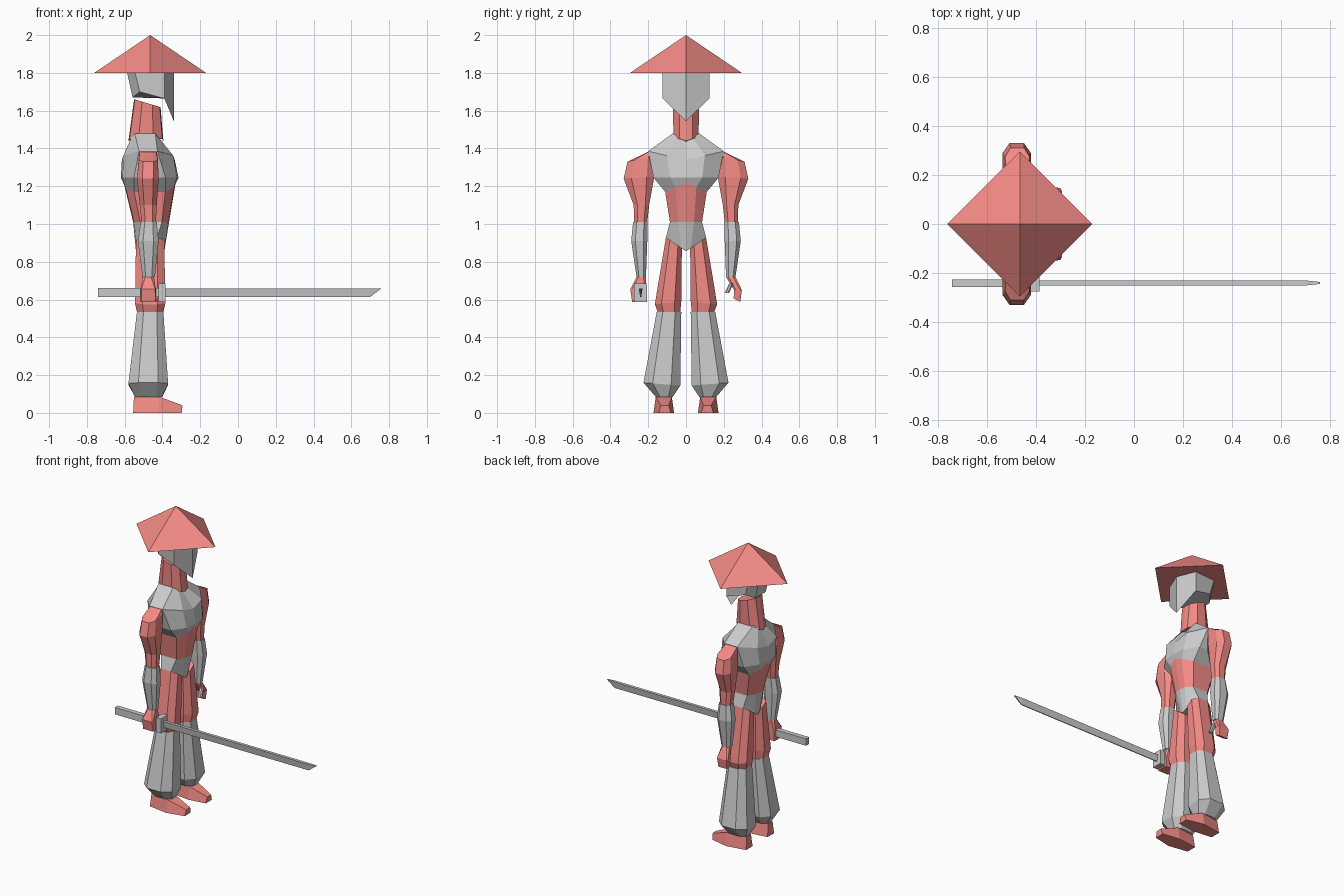
import bpy, bmesh

if "Cube" in bpy.data.objects:
    bpy.data.objects.remove(bpy.data.objects["Cube"])

CX = -0.465
RED = bpy.data.materials.new("red")
RED.diffuse_color = (0.91, 0.26, 0.24, 1)
RED.use_nodes = True
RED.node_tree.nodes["Principled BSDF"].inputs["Base Color"].default_value = RED.diffuse_color


def loft(name, rings, red=False):
    """Skin a stack of equal-length point rings and cap both ends."""
    bm = bmesh.new()
    loops = [[bm.verts.new(p) for p in r] for r in rings]
    n = len(rings[0])
    for a, b in zip(loops, loops[1:]):
        for i in range(n):
            j = (i + 1) % n
            bm.faces.new((a[i], a[j], b[j], b[i]))
    bm.faces.new(loops[0])
    bm.faces.new(loops[-1])
    bmesh.ops.remove_doubles(bm, verts=bm.verts, dist=0.0005)
    bmesh.ops.recalc_face_normals(bm, faces=bm.faces)
    me = bpy.data.meshes.new(name)
    bm.to_mesh(me)
    bm.free()
    ob = bpy.data.objects.new(name, me)
    bpy.context.collection.objects.link(ob)
    if red:
        me.materials.append(RED)
    return ob


def body_ring(x0, x1, hy, z, fx=0.4, fy=0.5, lift=0.0):
    """Ten-sided trunk section; lift raises or lowers its middle."""
    c, h = (x0 + x1) / 2, (x1 - x0) / 2
    pts = [(1, 0), (.94, fy), (fx, 1), (-fx, 1), (-.94, fy),
           (-1, 0), (-.94, -fy), (-fx, -1), (fx, -1), (.94, -fy)]
    return [(c + h * u, hy * v, z + lift * (1 - abs(v))) for u, v in pts]


def limb_ring(s, x0, x1, y0, y1, z0, z1=None, fx=0.5, fy=0.5):
    """Eight-sided limb section on side s; z runs from z0 inside to z1 outside."""
    z1 = z0 if z1 is None else z1
    c, h, m, k = (x0 + x1) / 2, (x1 - x0) / 2, (y0 + y1) / 2, (y1 - y0) / 2
    pts = [(1, fy), (fx, 1), (-fx, 1), (-1, fy),
           (-1, -fy), (-fx, -1), (fx, -1), (1, -fy)]
    return [(c + h * u, s * (m + k * v), z0 + (z1 - z0) * (v + 1) / 2) for u, v in pts]


def box_ring(x, y0, y1, z0, z1):
    return [(x, y0, z0), (x, y1, z0), (x, y1, z1), (x, y0, z1)]


# Hat: four-sided pyramid with its corners on the axes
bpy.ops.mesh.primitive_cone_add(vertices=4, radius1=0.296, radius2=0, depth=0.2,
                                location=(CX, 0, 1.9))
hat = bpy.context.object
hat.name = "hat"
hat.data.materials.append(RED)

# Head: wedge-fronted with a pointed chin
half_top = [(-.39, .125, 1.8), (-.545, .115, 1.8), (-.587, .06, 1.8)]
half_low = [(-.39, .125, 1.665), (-.52, .105, 1.70), (-.558, .055, 1.67)]
rings = []
for front, half in (((-.34, 0, 1.8), half_top), ((-.34, 0, 1.545), half_low)):
    rings.append([front] + half + [(x, -y, z) for x, y, z in reversed(half)])
loft("head", rings)

# Neck and trunk
neck_top = [(x, y, z + (CX - x) * 0.3) for x, y, z in body_ring(-.55, -.41, .07, 1.635)]
loft("neck", [body_ring(-.58, -.395, .066, 1.46, lift=-.02), neck_top], True)
loft("chest", [
    body_ring(-.57, -.415, .07, 1.48, .7, lift=-.045),
    body_ring(-.615, -.335, .20, 1.385, .35, lift=-.045),
    body_ring(-.62, -.315, .172, 1.245, .55),
    body_ring(-.605, -.33, .11, 1.17, .6, lift=.05)])
loft("waist", [
    body_ring(-.605, -.33, .11, 1.17, .6, lift=.05),
    body_ring(-.555, -.365, .085, 1.01, .6)], True)
loft("hips", [
    body_ring(-.555, -.365, .085, 1.01, .6),
    body_ring(-.54, -.39, .106, .93, .5, .24, lift=-.075)])

for s, side in ((-1, "right"), (1, "left")):
    # Arms
    loft(side + "_upper_arm", [
        limb_ring(s, -.52, -.435, .16, .205, 1.40, 1.38),
        limb_ring(s, -.525, -.425, .165, .31, 1.36, 1.33, fx=.55),
        limb_ring(s, -.535, -.42, .168, .33, 1.25, 1.24, fx=.5),
        limb_ring(s, -.52, -.43, .195, .277, 1.10),
        limb_ring(s, -.51, -.435, .205, .275, 1.01)], True)
    loft(side + "_forearm", [
        limb_ring(s, -.515, -.43, .203, .28, 1.01),
        limb_ring(s, -.53, -.42, .205, .29, .91),
        limb_ring(s, -.505, -.44, .212, .262, .72)])
    # Legs
    loft(side + "_thigh", [
        limb_ring(s, -.54, -.39, .022, .106, .87, .93),
        limb_ring(s, -.545, -.385, .025, .165, .59, .575),
        limb_ring(s, -.535, -.395, .03, .15, .535)], True)
    loft(side + "_shin", [
        limb_ring(s, -.535, -.395, .025, .155, .535),
        limb_ring(s, -.58, -.37, .03, .225, .145, .16),
        limb_ring(s, -.545, -.40, .07, .16, .085)])
    # Foot: waisted heel, broad middle and low toe
    foot = [(-.555, .08, .15, .085), (-.42, .063, .172, .085), (-.298, .08, .145, .04)]
    loft(side + "_foot", [
        [(x, s * a, 0), (x, s * b, 0),
         (x + .004, s * (b - .012), z), (x + .004, s * (a + .012), z)]
        for x, a, b, z in foot], True)

# Sword hand: fist closed around the grip
loft("gripping_hand", [
    limb_ring(-1, -.505, -.445, .212, .262, .72),
    limb_ring(-1, -.515, -.435, .212, .295, .655, fx=.9, fy=.8),
    limb_ring(-1, -.515, -.432, .212, .285, .588, fx=.9, fy=.8)], True)

# Open hand: curled mitten and thumb
loft("open_hand", [
    limb_ring(1, -.50, -.445, .212, .262, .72),
    limb_ring(1, -.515, -.435, .255, .296, .65, fx=.9),
    limb_ring(1, -.51, -.44, .252, .287, .605, .588, fx=.9)], True)
loft("thumb", [
    limb_ring(1, -.455, -.425, .228, .25, .685),
    limb_ring(1, -.445, -.42, .205, .228, .635)])

# Sword: grip, square guard, wedge blade with slanted tip
loft("sword_grip", [box_ring(x, -.257, -.225, .613, .66) for x in (-.742, -.40)])
loft("sword_guard", [box_ring(x, -.275, -.207, .587, .685) for x in (-.42, -.384)])
loft("sword_blade", [
    [(xb, -.243, .614), (xb, -.237, .614), (xt, -.23, .658), (xt, -.25, .658)]
    for xb, xt in ((-.39, -.39), (.70, .70))]
    + [[(.70, -.243, .614), (.70, -.237, .614), (.758, -.236, .658), (.758, -.244, .658)]])
